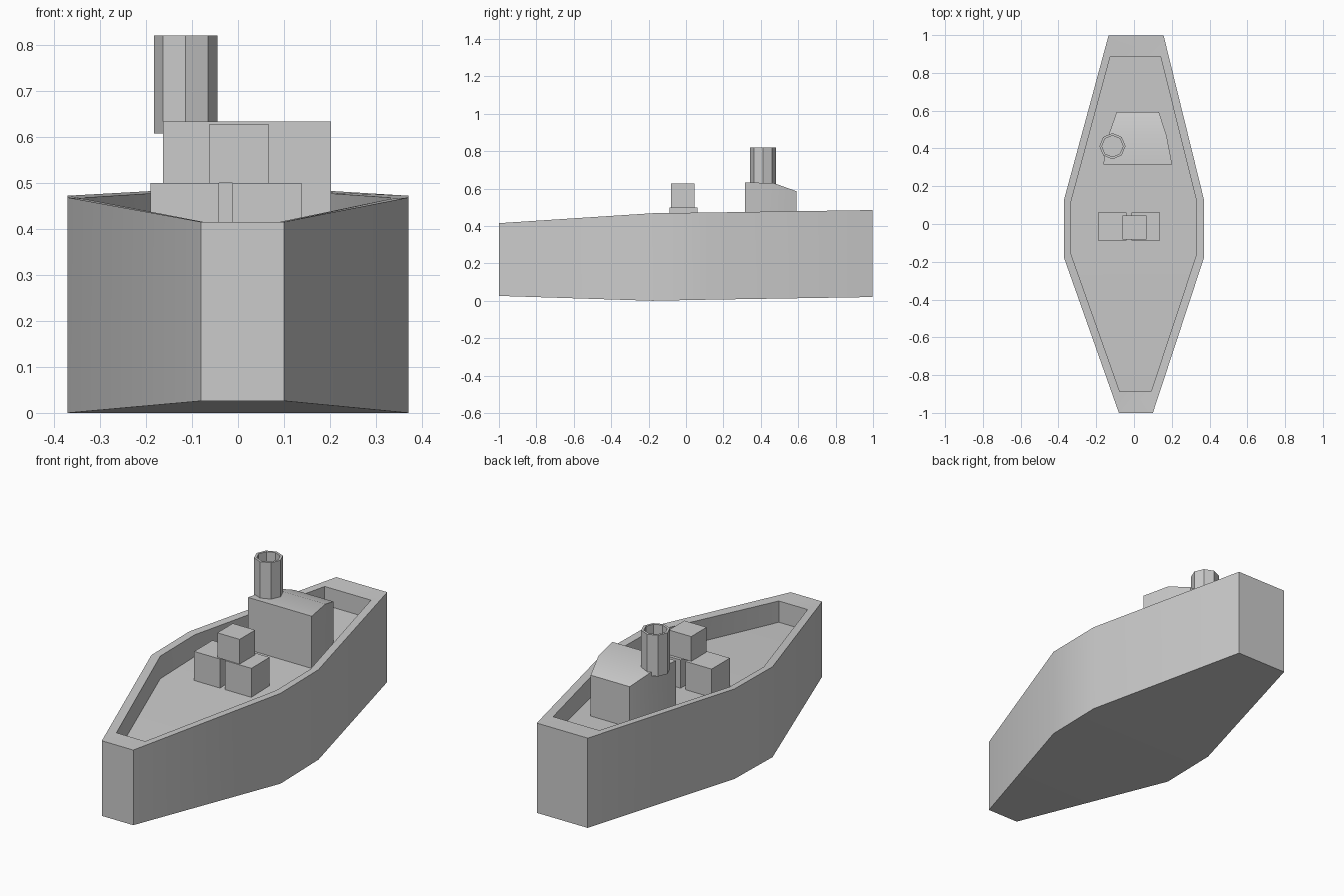
import bpy
import math

if "Cube" in bpy.data.objects:
    bpy.data.objects.remove(bpy.data.objects["Cube"])


def add_mesh(name, verts, faces, smooth=False):
    mesh = bpy.data.meshes.new(name)
    mesh.from_pydata(verts, [], faces)
    mesh.update()
    obj = bpy.data.objects.new(name, mesh)
    bpy.context.collection.objects.link(obj)
    if smooth:
        bpy.ops.object.select_all(action='DESELECT')
        bpy.context.view_layer.objects.active = obj
        obj.select_set(True)
        bpy.ops.object.shade_smooth_by_angle(angle=math.radians(30))
    obj.data.materials.append(grey)
    return obj


def band(a, b, n):
    """Quads joining ring a to ring b."""
    return [(a * n + i, a * n + (i + 1) % n, b * n + (i + 1) % n, b * n + i)
            for i in range(n)]


def box(name, x0, x1, y0, y1, z0, z1):
    outline = [(x0, y0), (x1, y0), (x1, y1), (x0, y1)]
    verts = [(x, y, z) for z in (z0, z1) for x, y in outline]
    return add_mesh(name, verts, band(0, 1, 4) + [(3, 2, 1, 0), (4, 5, 6, 7)])


def ring(stations, k):
    right = [(s[1], s[2], s[k]) for s in stations]
    left = [(s[0], s[2], s[k]) for s in reversed(stations)]
    return right + left


grey = bpy.data.materials.new("grey_paint")
grey.diffuse_color = (0.55, 0.55, 0.55, 1)
grey.use_nodes = True
grey.node_tree.nodes["Principled BSDF"].inputs["Base Color"].default_value = grey.diffuse_color

# Hull stations: left x, right x, y, keel z, rim z
outer = [(-0.08, 0.10, -1.0, 0.026, 0.415), (-0.37, 0.37, -0.18, 0.0, 0.468),
         (-0.37, 0.37, 0.13, 0.006, 0.472), (-0.135, 0.157, 0.997, 0.02, 0.485)]
# Well stations: left x, right x, y, rim z, deck z
inner = [(-0.075, 0.09, -0.888, 0.415, 0.305), (-0.333, 0.331, -0.16, 0.465, 0.348),
         (-0.333, 0.331, 0.12, 0.468, 0.355), (-0.125, 0.14, 0.888, 0.481, 0.385)]

# Hull with sunken deck: right side is 0..3, left side 4..7 in each ring
verts = ring(outer, 3) + ring(outer, 4) + ring(inner, 3) + ring(inner, 4)
faces = band(0, 1, 8) + band(1, 2, 8) + band(2, 3, 8)
for i in range(3):
    faces.append((i, 7 - i, 6 - i, i + 1))
    faces.append((24 + i, 25 + i, 30 - i, 31 - i))
add_mesh("hull", verts, faces, smooth=True)

# Deckhouse, tapering aft with a sloping roof
house = [(-0.163, 0.202, 0.315, 0.345, 0.633), (-0.135, 0.172, 0.47, 0.345, 0.629),
         (-0.092, 0.132, 0.592, 0.345, 0.585)]
verts = ring(house, 3) + ring(house, 4)
faces = band(0, 1, 6)
for i in range(2):
    faces.append((i, 5 - i, 4 - i, i + 1))
    faces.append((6 + i, 7 + i, 10 - i, 11 - i))
add_mesh("deckhouse", verts, faces, smooth=True)

# Funnel: eight-sided, open at the top
verts = []
for r, z in ((0.069, 0.607), (0.069, 0.82), (0.056, 0.82), (0.056, 0.66)):
    for i in range(8):
        a = math.tau * i / 8
        verts.append((-0.114 + r * math.cos(a), 0.412 + r * math.sin(a), z))
faces = band(0, 1, 8) + band(1, 2, 8) + band(2, 3, 8)
faces += [tuple(range(7, -1, -1)), tuple(range(24, 32))]
add_mesh("funnel", verts, faces)

# Stacked cargo crates
box("crate_left", -0.19, -0.041, -0.088, 0.062, 0.345, 0.50)
box("crate_right", -0.012, 0.138, -0.088, 0.062, 0.345, 0.50)
box("crate_top", -0.062, 0.066, -0.081, 0.046, 0.50, 0.628)
